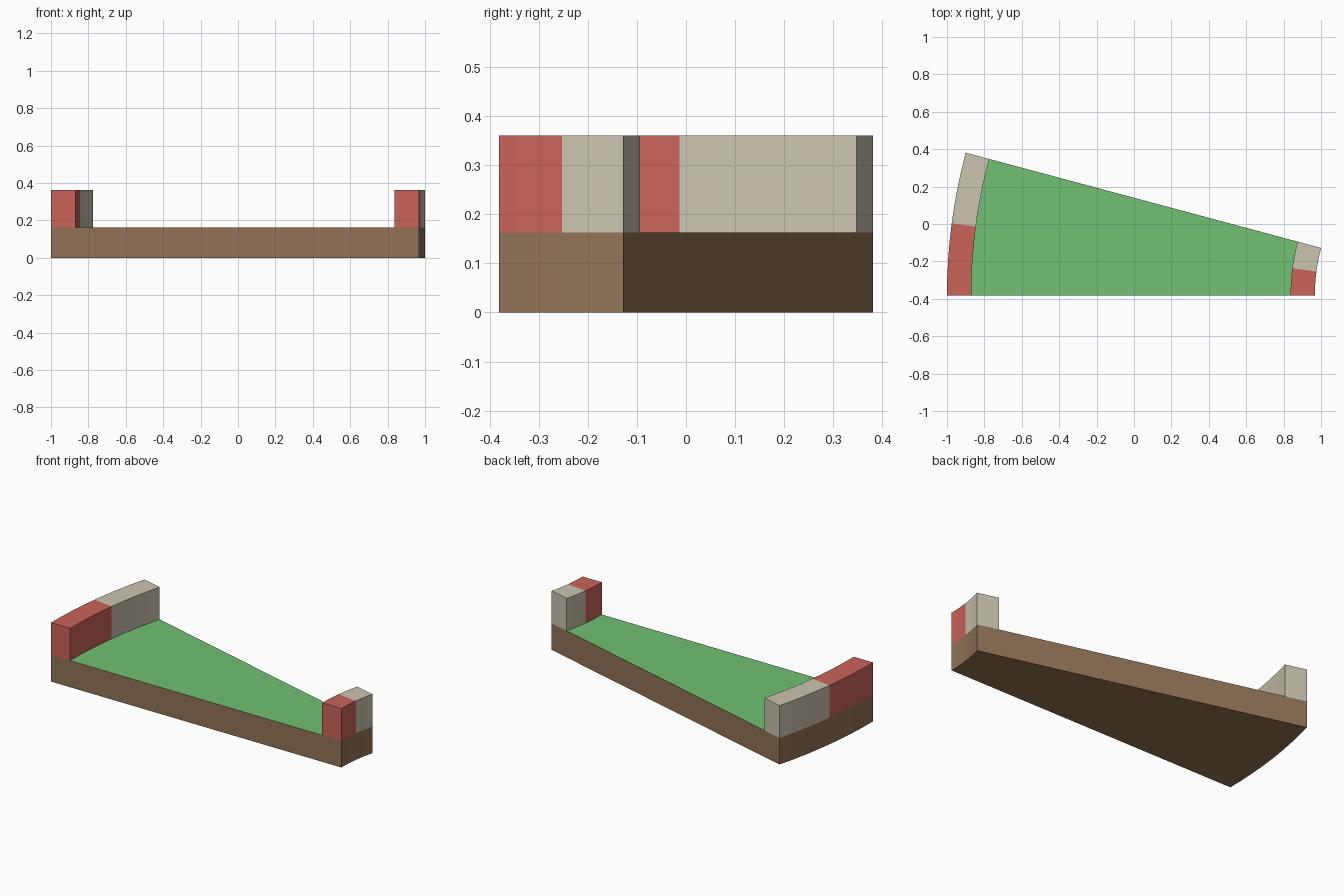
import bpy
import bmesh
from math import cos, sin, radians

cube = bpy.data.objects.get("Cube")
if cube:
    bpy.data.objects.remove(cube, do_unlink=True)

# Layout: a 15 degree bend around a pivot off to the +x side
R_IN, R_OUT, KERB_W = 0.978, 2.945, 0.13
PIVOT_X, PIVOT_Y = R_OUT - 1.0, -0.381
SWEEP, STEPS = radians(15), 8
BASE_H, KERB_TOP = 0.163, 0.361


def make_material(name, colour):
    mat = bpy.data.materials.new(name)
    mat.use_nodes = True
    mat.diffuse_color = (*colour, 1)
    bsdf = next(n for n in mat.node_tree.nodes if n.type == "BSDF_PRINCIPLED")
    bsdf.inputs["Base Color"].default_value = (*colour, 1)
    return mat


soil = make_material("soil brown", (0.287, 0.171, 0.093))
grass = make_material("grass green", (0.165, 0.53, 0.17))
red = make_material("kerb red", (0.584, 0.127, 0.102))
cream = make_material("kerb cream", (0.597, 0.55, 0.44))


def bend(name, r0, r1, z0, z1, materials, pick):
    """Sweep a rectangular section around the pivot; pick(face, step) gives the slot."""
    bm = bmesh.new()
    rings = []
    for i in range(STEPS + 1):
        a = SWEEP * i / STEPS
        rings.append([bm.verts.new((PIVOT_X - r * cos(a), PIVOT_Y + r * sin(a), z))
                      for r, z in ((r0, z0), (r1, z0), (r1, z1), (r0, z1))])
    faces = [(bm.faces.new(rings[0]), 0), (bm.faces.new(rings[-1][::-1]), STEPS - 1)]
    for i in range(STEPS):
        a, b = rings[i], rings[i + 1]
        for k in range(4):
            n = (k + 1) % 4
            faces.append((bm.faces.new((a[k], b[k], b[n], a[n])), i))
    bmesh.ops.recalc_face_normals(bm, faces=bm.faces[:])
    for face, step in faces:
        face.normal_update()
        face.material_index = pick(face, step)
    mesh = bpy.data.meshes.new(name)
    bm.to_mesh(mesh)
    bm.free()
    for mat in materials:
        mesh.materials.append(mat)
    obj = bpy.data.objects.new(name, mesh)
    bpy.context.collection.objects.link(obj)
    return obj


# Earth slab with a grass top
bend("ground_slab", R_IN, R_OUT, 0, BASE_H, (soil, grass),
     lambda face, step: int(face.normal.z > 0.5))

# Kerbs: front half red, back half cream
for name, inner in (("left_kerb", R_IN), ("right_kerb", R_OUT - KERB_W)):
    bend(name, inner, inner + KERB_W, BASE_H, KERB_TOP, (red, cream),
         lambda face, step: int(step >= STEPS // 2))
